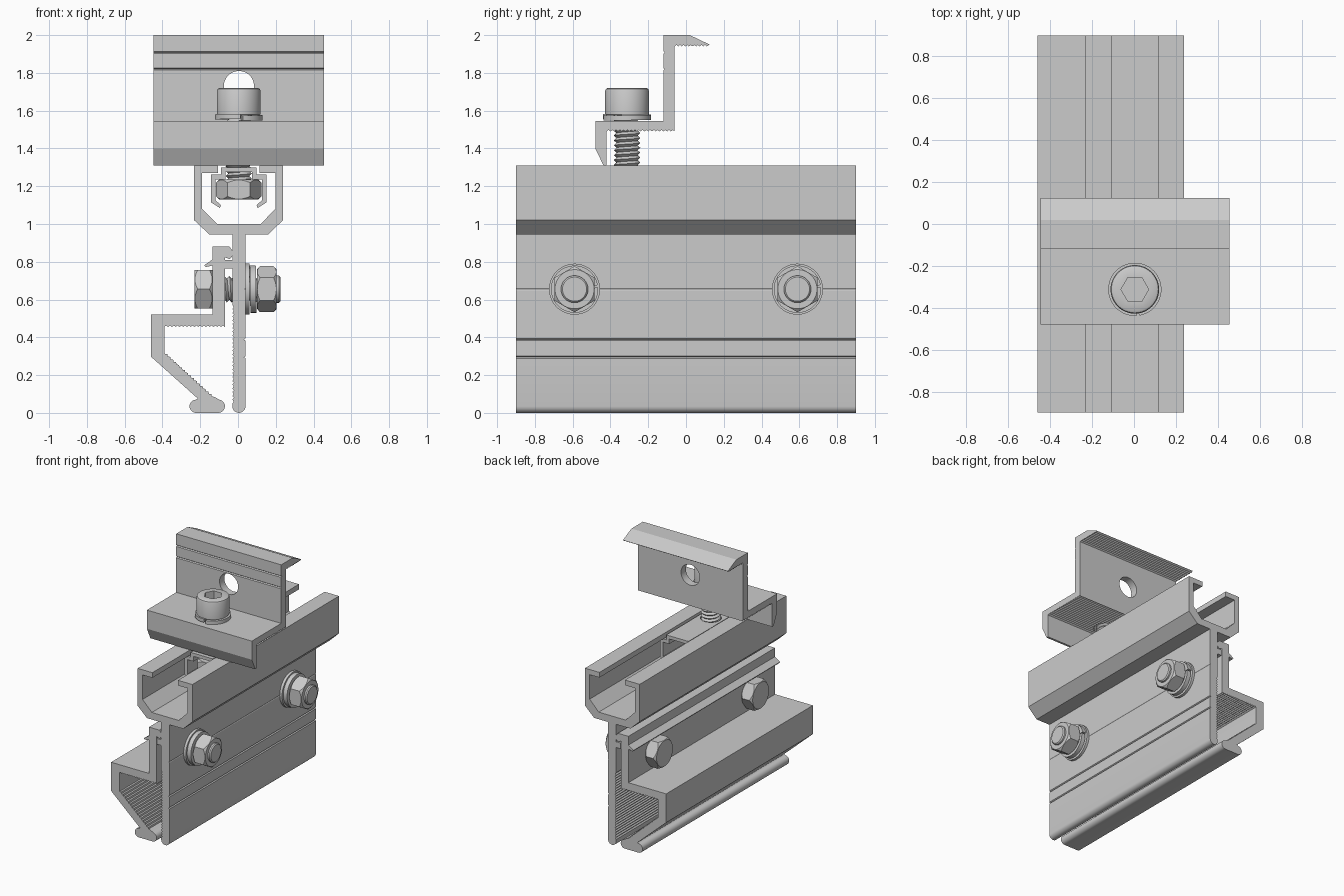
import bpy, bmesh
from math import sin, cos, pi, hypot, radians
from mathutils import Matrix, Vector

if "Cube" in bpy.data.objects:
    bpy.data.objects.remove(bpy.data.objects["Cube"])


def finish(name, bm, mat=None):
    bmesh.ops.remove_doubles(bm, verts=bm.verts[:], dist=1e-5)
    bmesh.ops.recalc_face_normals(bm, faces=bm.faces[:])
    if mat:
        bm.transform(mat)
    me = bpy.data.meshes.new(name)
    bm.to_mesh(me)
    bm.free()
    ob = bpy.data.objects.new(name, me)
    bpy.context.collection.objects.link(ob)
    return ob


def activate(ob):
    bpy.ops.object.select_all(action='DESELECT')
    ob.select_set(True)
    bpy.context.view_layer.objects.active = ob


def smooth(ob, angle=30):
    activate(ob)
    bpy.ops.object.shade_smooth_by_angle(angle=radians(angle))
    return ob


def boolean(ob, cutter, op):
    activate(ob)
    mod = ob.modifiers.new("bool", 'BOOLEAN')
    mod.object, mod.operation, mod.solver = cutter, op, 'EXACT'
    bpy.ops.object.modifier_apply(modifier=mod.name)
    bpy.data.objects.remove(cutter)
    return ob


def extrude(name, pts, axis, a, b):
    bm = bmesh.new()
    place = (lambda u, v, t: (u, t, v)) if axis == 'y' else (lambda u, v, t: (t, u, v))
    face = bm.faces.new([bm.verts.new(place(u, v, a)) for u, v in pts])
    res = bmesh.ops.extrude_face_region(bm, geom=[face])
    vs = [g for g in res['geom'] if isinstance(g, bmesh.types.BMVert)]
    bmesh.ops.translate(bm, verts=vs, vec=(0, b - a, 0) if axis == 'y' else (b - a, 0, 0))
    return finish(name, bm)


def lathe(name, prof, n=48, mat=None, turn=0.0):
    bm = bmesh.new()
    rings = [[bm.verts.new((r * cos(2 * pi * i / n + turn), r * sin(2 * pi * i / n + turn), z))
              for i in range(n)] for r, z in prof]
    for lo, hi in zip(rings, rings[1:]):
        for i in range(n):
            bm.faces.new((lo[i], lo[i - 1], hi[i - 1], hi[i]))
    # profile ends on the axis: collapse them to closed caps
    return finish(name, bm, mat)


def disc(r, a, b, c=0.0):
    return [(0, a), (r - c, a), (r, a + c), (r, b - c), (r - c, b), (0, b)] if c else \
           [(0, a), (r, a), (r, b), (0, b)]


def hexnut(name, r, a, b, mat, turn=0.0):
    ob = lathe(name, disc(r, a, b), 6, mat, turn)
    barrel = lathe("barrel", [(0, a - .001), (r * .84, a - .001), (r * 1.03, a + .02),
                              (r * 1.03, b - .02), (r * .84, b + .001), (0, b + .001)], 48, mat)
    return smooth(boolean(ob, barrel, 'INTERSECT'), 25)


def thread(name, r, a, b, mat, pitch=.026, n=24):
    bm = bmesh.new()
    total = int((b - a) / pitch * n)
    def strip(rad, off, count):
        return [bm.verts.new((rad * cos(2 * pi * k / n), rad * sin(2 * pi * k / n),
                              a + off + k * pitch / n)) for k in range(count)]
    low, high = strip(r * .8, 0, total + n), strip(r, pitch / 2, total)
    for k in range(total - 1):
        bm.faces.new((low[k], low[k + 1], high[k + 1], high[k]))
        bm.faces.new((high[k], high[k + 1], low[k + 1 + n], low[k + n]))
    return smooth(finish(name, bm, mat))


def lock_washer(name, r0, r1, z, h, rise, mat, start, n=48):
    bm = bmesh.new()
    secs = []
    for i in range(n + 1):
        t = start + radians(354) * i / n
        dz = z + rise * i / n
        secs.append([bm.verts.new((r * cos(t), r * sin(t), dz + k))
                     for r, k in ((r0, 0), (r1, 0), (r1, h), (r0, h))])
    for s, e in zip(secs, secs[1:]):
        for j in range(4):
            bm.faces.new((s[j], s[j - 1], e[j - 1], e[j]))
    bm.faces.new(secs[0])
    bm.faces.new(secs[-1])
    return smooth(finish(name, bm, mat))


def teeth(a, b, n, h=.008):
    dx, dy = b[0] - a[0], b[1] - a[1]
    L = hypot(dx, dy)
    out = [a]
    for i in range(n):
        t = (i + .5) / n
        out += [(a[0] + dx * t - dy / L * h, a[1] + dy * t + dx / L * h),
                (a[0] + dx * (i + 1) / n, a[1] + dy * (i + 1) / n)]
    return out


def arc(cx, cy, r, a0, a1, n=10):
    return [(cx + r * cos(radians(a0 + (a1 - a0) * i / n)),
             cy + r * sin(radians(a0 + (a1 - a0) * i / n))) for i in range(n + 1)]


def notch(x, z, d, w=.006):
    s = 1 if d < 0 else -1      # groove runs up on right faces, down on left faces
    return [(x, z - s * w), (x + d, z), (x, z + s * w)]


# Channel rail with toothed web
rail = [(-.106, 1.27), (-.106, 1.31), (-.232, 1.31), (-.232, 1.02), (-.152, .945), (-.03, .945),
        (-.03, .81), (-.068, .81), (-.068, .765), (-.03, .765)]
rail += teeth((-.03, .57), (-.03, .05), 26) + arc(.005, .035, .035, 180, 360)
for z, d in ((.295, -.008), (.388, -.008), (.655, -.003)):
    rail += notch(.04, z, d)
rail += [(.04, .945), (.16, .945), (.238, 1.02), (.238, 1.31), (.114, 1.31), (.114, 1.27),
         (.198, 1.27), (.198, 1.08), (.12, 1.0), (-.11, 1.0), (-.19, 1.08), (-.19, 1.27)]
smooth(extrude("channel_rail", rail, 'y', -.9, .9), 20)

# Side jaw hooked on the web
jaw = [(-.135, .88), (-.135, .812), (-.178, .782), (-.172, .772), (-.135, .78),
       (-.135, .52), (-.46, .52), (-.46, .297), (-.213, .076)]
jaw += arc(-.222, .035, .035, 90, 270) + arc(-.104, .035, .035, 270, 440)
jaw += teeth((-.125, .085), (-.39, .325), 17) + teeth((-.39, .455), (-.07, .455), 16)
jaw += [(-.07, .825), (-.045, .813), (-.03, .83), (-.03, .86), (-.045, .88)]
smooth(extrude("side_jaw", jaw, 'y', -.9, .9), 20)

# Top clamp with bolt holes
clamp = [(-.12, 2.0)] + notch(-.12, 1.908, .008) + notch(-.12, 1.82, .008)
clamp += [(-.12, 1.545), (-.48, 1.545), (-.48, 1.40), (-.437, 1.31), (-.42, 1.31)]
clamp += teeth((-.42, 1.49), (-.06, 1.49), 18) + teeth((-.06, 1.94), (.11, 1.94), 9)
clamp += [(.125, 1.95), (.02, 2.0)]
top_clamp = extrude("top_clamp", clamp, 'x', -.447, .455)
wall_cut = lathe("wall_cut", disc(.08, -.3, .3), 48,
                 Matrix.Translation((.005, -.09, 1.73)) @ Matrix.Rotation(pi / 2, 4, 'X'))
boolean(top_clamp, wall_cut, 'DIFFERENCE')
up = Matrix.Translation((.004, -.312, 0))
boolean(top_clamp, lathe("shelf_cut", disc(.085, 1.4, 1.6), 48, up), 'DIFFERENCE')
smooth(top_clamp, 20)

# Nut carrier clip in the channel
half = [(.095, 1.30), (.095, 1.262), (.148, 1.262), (.148, 1.115), (.10, 1.085), (.095, 1.10),
        (.122, 1.125), (.122, 1.236), (.07, 1.236), (.07, 1.275)]
clip = half + [(-x, z) for x, z in reversed(half)]
carrier = extrude("nut_carrier", [(x + .004, z) for x, z in clip], 'y', -.45, .1)
boolean(carrier, lathe("clip_cut", disc(.075, 1.2, 1.4), 48, up), 'DIFFERENCE')
smooth(carrier)

# Top socket-head bolt
head = lathe("socket_bolt_head", [(0, 1.578), (.113, 1.578), (.116, 1.583), (.116, 1.705),
                                  (.112, 1.715), (.103, 1.72), (0, 1.72)], 48, up)
socket = lathe("socket_cut", disc(.066, 1.63, 1.8), 6, up)
smooth(boolean(head, socket, 'DIFFERENCE'))
lock_washer("top_lock_washer", .07, .127, 1.547, .027, .009, up, radians(-80))
thread("top_bolt_thread", .07, 1.15, 1.57, up)
lathe("top_bolt_core", disc(.056, 1.14, 1.6), 24, up)
hexnut("top_bolt_nut", .121, 1.13, 1.235, up)

# Two cross bolts clamping the jaw to the web
for tag, y in (("front", -.59), ("back", .59)):
    side = Matrix.Translation((0, y, .655)) @ Matrix.Rotation(pi / 2, 4, 'Y')
    hexnut(tag + "_cross_bolt_head", .118, -.23, -.135, side, pi / 6)
    thread(tag + "_cross_bolt_thread", .07, -.15, .19, side)
    smooth(lathe(tag + "_cross_bolt_core", disc(.056, -.14, .2), 24, side))
    smooth(lathe(tag + "_cross_bolt_tip", disc(.072, .17, .225, .008), 32, side))
    smooth(lathe(tag + "_flat_washer", disc(.135, .04, .06), 48, side))
    lock_washer(tag + "_lock_washer", .07, .125, .06, .032, .008, side, radians(100))
    hexnut(tag + "_cross_bolt_nut", .122, .1, .205, side)
